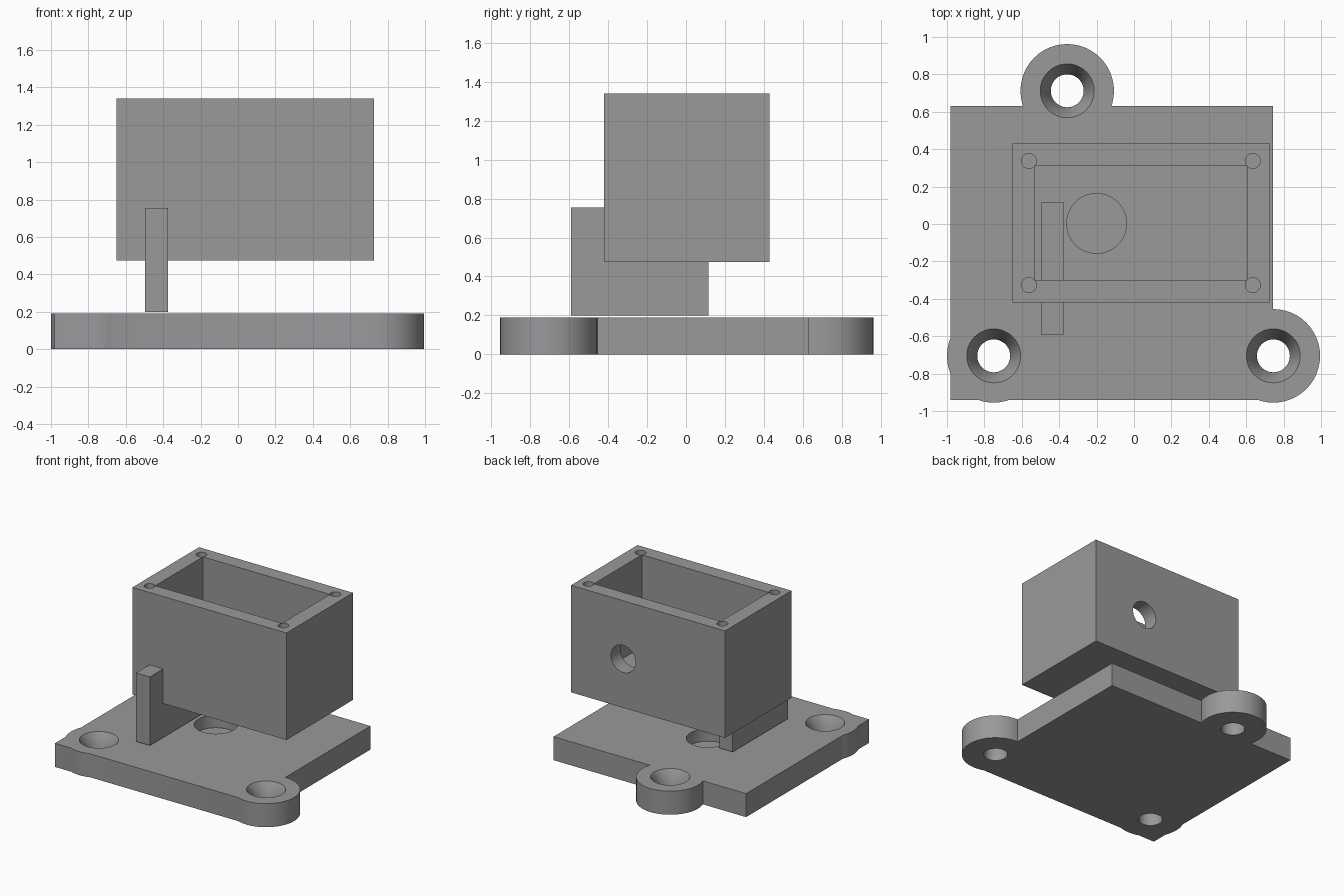
import bpy, math

if "Cube" in bpy.data.objects:
    bpy.data.objects.remove(bpy.data.objects["Cube"])

grey = bpy.data.materials.new("mid grey plastic")
grey.diffuse_color = (0.32, 0.32, 0.33, 1)
grey.use_nodes = True
grey.node_tree.nodes["Principled BSDF"].inputs["Base Color"].default_value = grey.diffuse_color


def block(name, lo, hi):
    """Box spanning two opposite corners."""
    bpy.ops.mesh.primitive_cube_add(size=1, location=[(a + b) / 2 for a, b in zip(lo, hi)])
    ob = bpy.context.object
    ob.name = name
    ob.scale = [b - a for a, b in zip(lo, hi)]
    bpy.ops.object.transform_apply(location=True, rotation=False, scale=True)
    ob.data.materials.append(grey)
    return ob


def drum(name, x, y, z0, z1, r0, r1=None):
    """Upright cylinder or cone from z0 to z1."""
    bpy.ops.mesh.primitive_cone_add(vertices=48, radius1=r0, radius2=r0 if r1 is None else r1,
                                    depth=z1 - z0, location=(x, y, (z0 + z1) / 2))
    ob = bpy.context.object
    ob.name = name
    ob.data.materials.append(grey)
    return ob


def combine(target, tool, operation):
    """Apply a boolean and remove the tool."""
    mod = target.modifiers.new("shape", 'BOOLEAN')
    mod.operation = operation
    mod.solver = 'EXACT'
    mod.object = tool
    bpy.context.view_layer.objects.active = target
    bpy.ops.object.modifier_apply(modifier=mod.name)
    bpy.data.objects.remove(tool, do_unlink=True)


def finish(ob):
    bpy.ops.object.select_all(action='DESELECT')
    ob.select_set(True)
    bpy.context.view_layer.objects.active = ob
    bpy.ops.object.shade_smooth_by_angle(angle=math.radians(35))


# Base plate with three rounded mounting ears
base = block("base_plate", (-0.98, -0.94, 0), (0.742, 0.632, 0.19))
ears = [(-0.357, 0.712), (-0.75, -0.705), (0.745, -0.705)]
for x, y in ears:
    combine(base, drum("ear", x, y, 0, 0.19, 0.25), 'UNION')
# Countersunk screw holes
for x, y in ears:
    combine(base, drum("screw_hole", x, y, -0.1, 0.3, 0.088), 'DIFFERENCE')
    combine(base, drum("countersink", x, y, 0.09, 0.20, 0.085, 0.15), 'DIFFERENCE')
# Round pivot pocket
combine(base, drum("pivot_pocket", -0.2, 0.003, 0.09, 0.3, 0.16), 'DIFFERENCE')
finish(base)

# Open housing with cavity
housing = block("housing", (-0.65, -0.42, 0.475), (0.728, 0.43, 1.34))
combine(housing, block("cavity", (-0.53, -0.30, 0.595), (0.605, 0.31, 1.5)), 'DIFFERENCE')
# Floor opening and rear cable hole
combine(housing, drum("floor_hole", -0.2, 0.003, 0.4, 0.7, 0.16), 'DIFFERENCE')
cable = drum("cable_hole", 0, 0, -0.15, 0.15, 0.11)
cable.rotation_euler = (math.pi / 2, 0, 0)
cable.location = (0.26, 0.37, 0.87)
combine(housing, cable, 'DIFFERENCE')
# Lid screw holes in the rim corners
for x in (-0.562, 0.635):
    for y in (-0.327, 0.337):
        combine(housing, drum("lid_hole", x, y, 1.1, 1.4, 0.04), 'DIFFERENCE')
finish(housing)

# Upright lever passing under and through the housing wall
lever = block("lever", (-0.498, -0.59, 0.2), (-0.375, 0.115, 0.755))
finish(lever)
